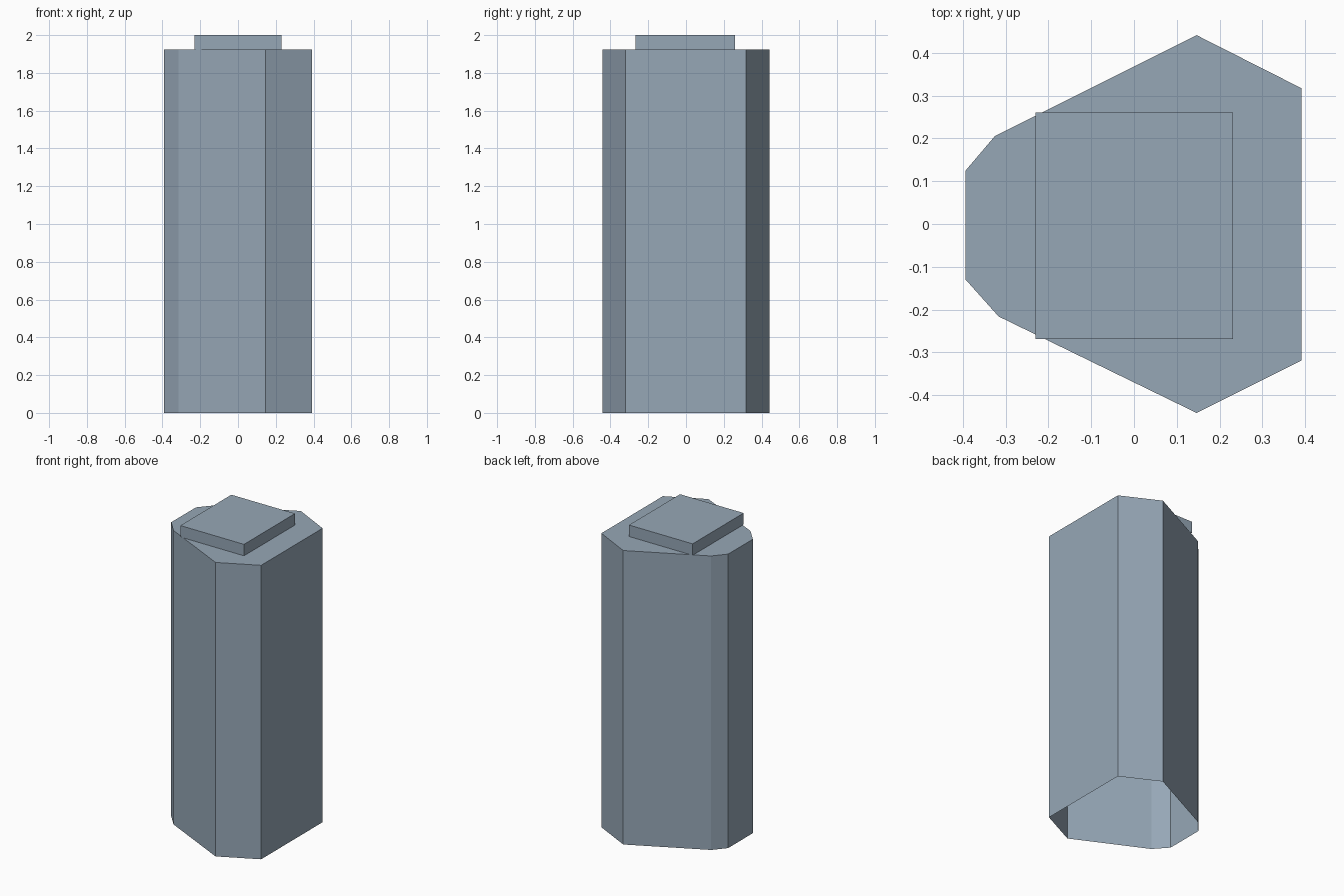
import bpy, bmesh

if "Cube" in bpy.data.objects:
    bpy.data.objects.remove(bpy.data.objects["Cube"])

# Single blue-grey wall colour
grey = bpy.data.materials.new("blue_grey")
grey.diffuse_color = (0.305, 0.386, 0.468, 1)
grey.use_nodes = True
grey.node_tree.nodes["Principled BSDF"].inputs["Base Color"].default_value = grey.diffuse_color


def open_prism(name, outline, z0, z1):
    """Walls and a flat roof over a counter-clockwise outline, open underneath."""
    bm = bmesh.new()
    low = [bm.verts.new((x, y, z0)) for x, y in outline]
    high = [bm.verts.new((x, y, z1)) for x, y in outline]
    n = len(outline)
    for i in range(n):
        j = (i + 1) % n
        bm.faces.new((low[i], low[j], high[j], high[i]))
    bm.faces.new(high)
    mesh = bpy.data.meshes.new(name)
    bm.to_mesh(mesh)
    bm.free()
    mesh.materials.append(grey)
    obj = bpy.data.objects.new(name, mesh)
    bpy.context.collection.objects.link(obj)
    return obj


# Eight-sided tower, slightly uneven in plan
tower_plan = [(-0.393, -0.13), (-0.316, -0.216), (0.146, -0.441), (0.391, -0.319),
              (0.391, 0.317), (0.146, 0.441), (-0.325, 0.205), (-0.393, 0.125)]
open_prism("tower_body", tower_plan, 0.0, 1.925)

# Low rectangular block on the roof
roof_plan = [(-0.23, -0.268), (0.231, -0.268), (0.231, 0.26), (-0.23, 0.26)]
open_prism("roof_block", roof_plan, 1.925, 2.0)
